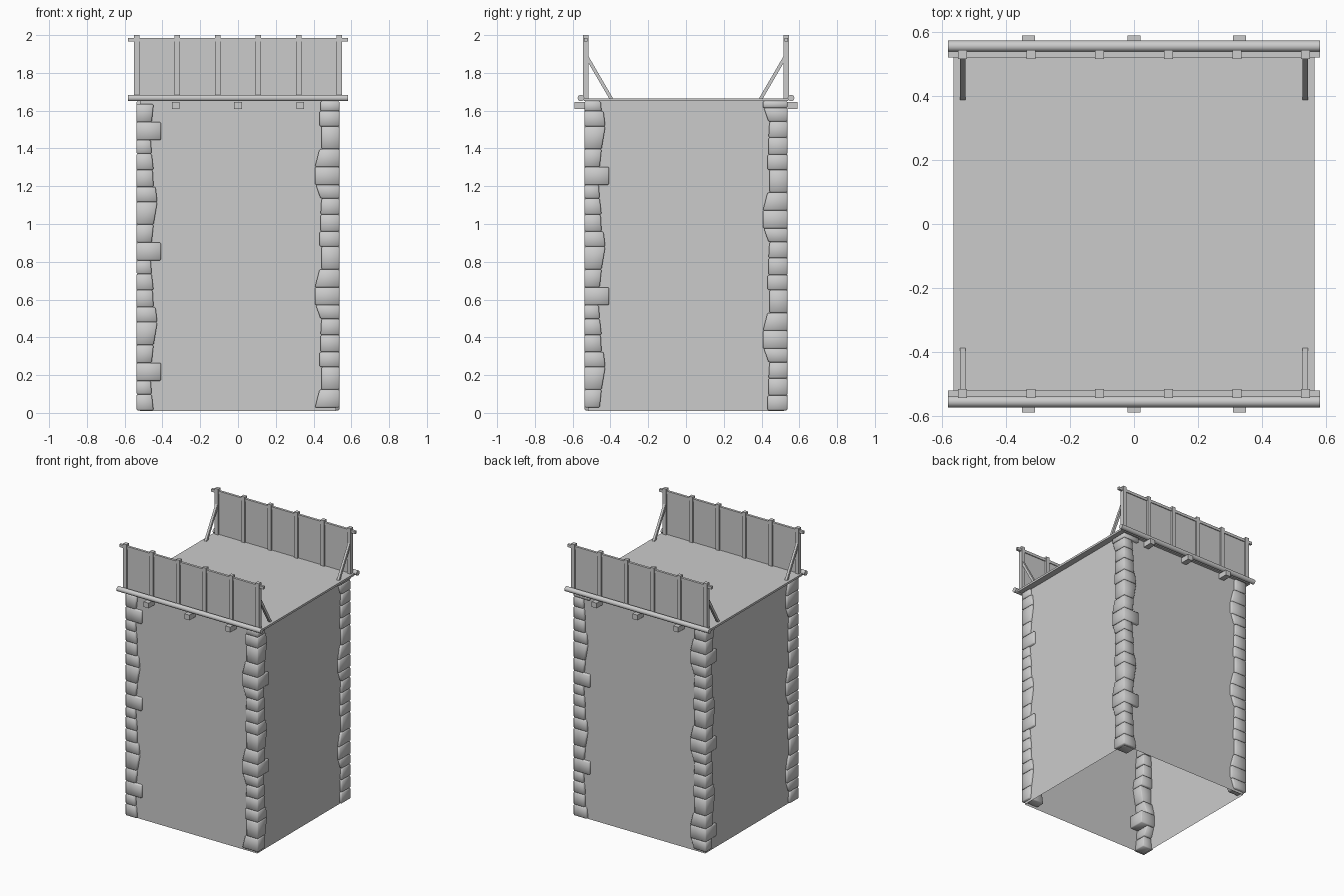
import bpy, bmesh, math
from mathutils import Matrix, Vector

old = bpy.data.objects.get("Cube")
if old:
    bpy.data.objects.remove(old)

grey = bpy.data.materials.new("plain grey")
grey.use_nodes = True
colour = (0.6, 0.6, 0.6, 1)
grey.diffuse_color = colour
grey.node_tree.nodes["Principled BSDF"].inputs["Base Color"].default_value = colour


def finish(name, bm, smooth=None):
    bmesh.ops.recalc_face_normals(bm, faces=bm.faces)
    mesh = bpy.data.meshes.new(name)
    bm.to_mesh(mesh)
    bm.free()
    mesh.materials.append(grey)
    ob = bpy.data.objects.new(name, mesh)
    bpy.context.collection.objects.link(ob)
    if smooth:
        bpy.ops.object.select_all(action='DESELECT')
        ob.select_set(True)
        bpy.context.view_layer.objects.active = ob
        bpy.ops.object.shade_smooth_by_angle(angle=math.radians(smooth))
    return ob


def box(name, centre, size, tilt=0):
    bm = bmesh.new()
    m = (Matrix.Translation(centre) @ Matrix.Rotation(tilt, 4, 'X')
         @ Matrix.Diagonal((*size, 1)))
    bmesh.ops.create_cube(bm, size=1, matrix=m)
    return finish(name, bm)


def hexahedron(bm, low, high):
    """Closed stone between two four-point outlines."""
    a = [bm.verts.new(p) for p in low]
    b = [bm.verts.new(p) for p in high]
    bm.faces.new(a[::-1])
    bm.faces.new(b)
    for i in range(4):
        j = (i + 1) % 4
        bm.faces.new((a[i], a[j], b[j], b[i]))


# Tower walls: a thin shell open at the bottom
WALL, TOP, BASE = 0.52, 1.65, 0.01
bm = bmesh.new()
bmesh.ops.create_cube(bm, size=1, matrix=Matrix.Translation((0, 0, (TOP + BASE) / 2))
                      @ Matrix.Diagonal((2 * WALL, 2 * WALL, TOP - BASE, 1)))
caps = [f for f in bm.faces if abs(f.normal.z) > 0.5]
bmesh.ops.delete(bm, geom=caps, context='FACES_ONLY')
finish("tower_walls", bm)

# Corner stones: start height, then lengths on both faces at bottom and top
PERIOD, OUT = 0.637, 0.537
stones = [
    (0.0, 0.13, 0.13, 0.13, 0.13),
    (0.095, 0.08, 0.09, 0.13, 0.105),
    (0.19, 0.09, 0.11, 0.095, 0.095),
    (0.31, 0.11, 0.10, 0.105, 0.105),
    (0.39, 0.09, 0.085, 0.10, 0.10),
    (0.48, 0.09, 0.08, 0.10, 0.095),
    (0.565, 0.08, 0.075, 0.10, 0.125),
]
for name, turn, offset in (("front_right", 0, 0.17), ("front_left", 1, 0.57),
                           ("back_left", 2, 0.34), ("back_right", 3, 0.10)):
    bm = bmesh.new()
    for cycle in range(-1, 3):
        for i, (start, a0, a1, b0, b1) in enumerate(stones):
            end = stones[i + 1][0] if i + 1 < len(stones) else PERIOD
            z0 = max(BASE, offset + cycle * PERIOD + start)
            z1 = min(TOP, offset + cycle * PERIOD + end)
            if z1 - z0 < 0.02:
                continue

            def ring(a, b, z):
                return [(-OUT, -OUT, z), (a - OUT, -OUT, z),
                        (a - OUT, b - OUT, z), (-OUT, b - OUT, z)]
            hexahedron(bm, ring(a0, b0, z0), ring(a1, b1, z1))
    bmesh.ops.bevel(bm, geom=bm.edges[:], offset=0.006, segments=1, affect='EDGES')
    bmesh.ops.rotate(bm, verts=bm.verts, cent=(0, 0, 0),
                     matrix=Matrix.Rotation(turn * math.pi / 2, 3, 'Z'))
    finish(name + "_corner_stones", bm, 60)

# Platform and the joists below it
box("platform", (0, 0, 1.658), (1.13, 1.08, 0.015))
for i, x in enumerate((-0.33, 0, 0.33)):
    box(f"joist_{i + 1}", (x, 0, 1.627), (0.04, 1.18, 0.038))

# Parapets, mirrored front and back
for side, s in (("front", -1), ("back", 1)):
    bm = bmesh.new()
    bmesh.ops.create_cone(bm, cap_ends=True, segments=10, radius1=0.018, radius2=0.018,
                          depth=1.165, matrix=Matrix.Translation((0, s * 0.556, 1.667))
                          @ Matrix.Rotation(math.pi / 2, 4, 'Y'))
    finish(side + "_log", bm, 40)
    box(side + "_panel", (0, s * 0.53, 1.815), (1.07, 0.006, 0.3))
    box(side + "_rail", (0, s * 0.53, 1.975), (1.165, 0.018, 0.02))
    for i in range(6):
        box(f"{side}_post_{i + 1}", ((i - 2.5) * 0.2145, s * 0.53, 1.83), (0.028, 0.028, 0.34))
    # Slanted braces at both ends
    foot, head = Vector((0, s * 0.395, 1.662)), Vector((0, s * 0.525, 1.885))
    run = head - foot
    for end, x in (("right", -0.536), ("left", 0.536)):
        mid = (foot + head) / 2 + Vector((x, 0, 0))
        box(f"{side}_{end}_brace", mid, (0.017, 0.018, run.length),
            -math.atan2(run.y, run.z))
